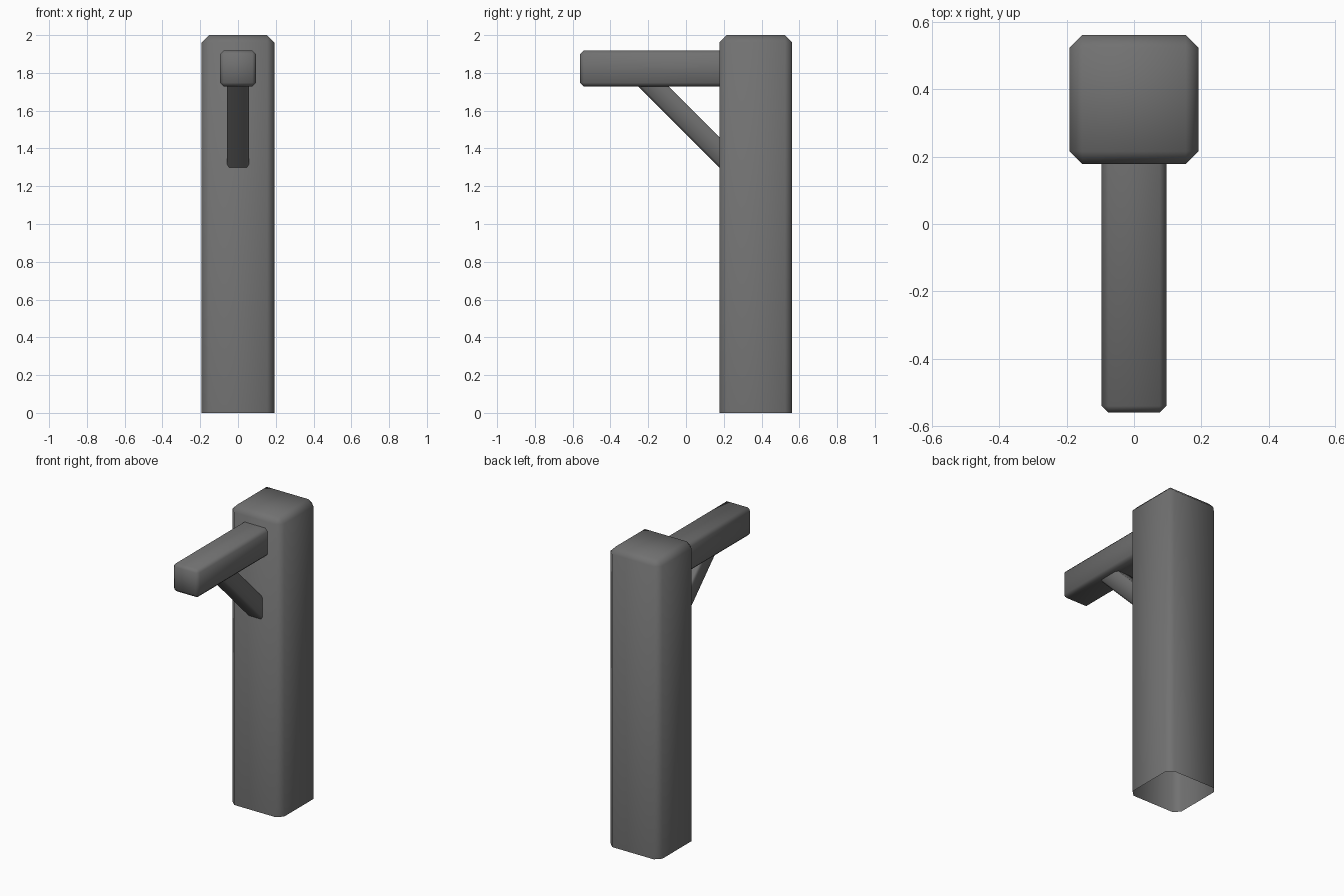
import bpy, bmesh, math
from mathutils import Vector, Matrix

if "Cube" in bpy.data.objects:
    bpy.data.objects.remove(bpy.data.objects["Cube"])

grey = bpy.data.materials.new("dark_grey")
grey.diffuse_color = (0.165, 0.165, 0.165, 1)
grey.use_nodes = True
grey.node_tree.nodes["Principled BSDF"].inputs["Base Color"].default_value = grey.diffuse_color


def beam(name, centre, size, chamfer, cuts, tilt=0.0):
    """Chamfered box, trimmed to open ends by planes (point, outward normal)."""
    bm = bmesh.new()
    bmesh.ops.create_cube(bm, size=1)
    bmesh.ops.scale(bm, vec=Vector(size), verts=bm.verts[:])
    bmesh.ops.bevel(bm, geom=bm.edges[:], offset=chamfer, offset_type='OFFSET',
                    segments=1, profile=0.5, affect='EDGES')
    bm.transform(Matrix.Translation(centre) @ Matrix.Rotation(tilt, 4, 'X'))
    for point, normal in cuts:
        bmesh.ops.bisect_plane(bm, geom=bm.verts[:] + bm.edges[:] + bm.faces[:],
                               plane_co=point, plane_no=normal, clear_outer=True)
    bmesh.ops.recalc_face_normals(bm, faces=bm.faces[:])
    for f in bm.faces:
        f.smooth = True
    me = bpy.data.meshes.new(name)
    bm.to_mesh(me)
    bm.free()
    me.materials.append(grey)
    # Outward winding check for the open shell
    ob = bpy.data.objects.new(name, me)
    bpy.context.collection.objects.link(ob)
    return ob


post_face = ((0, 0.18, 0), (0, 1, 0))
arm_bottom = ((0, 0, 1.73), (0, 0, 1))

# Upright post, open underneath
beam("post", (0, 0.37, 0.9), (0.384, 0.384, 2.2), 0.038, [((0, 0, 0), (0, 0, -1))])
# Horizontal arm running forward from the post
beam("arm", (0, -0.13, 1.823), (0.192, 0.862, 0.19), 0.02, [post_face])
# Diagonal brace between post and arm
beam("brace", (0, 0, 1.557), (0.116, 0.114, 1.4), 0.012,
     [post_face, arm_bottom], math.radians(45))
